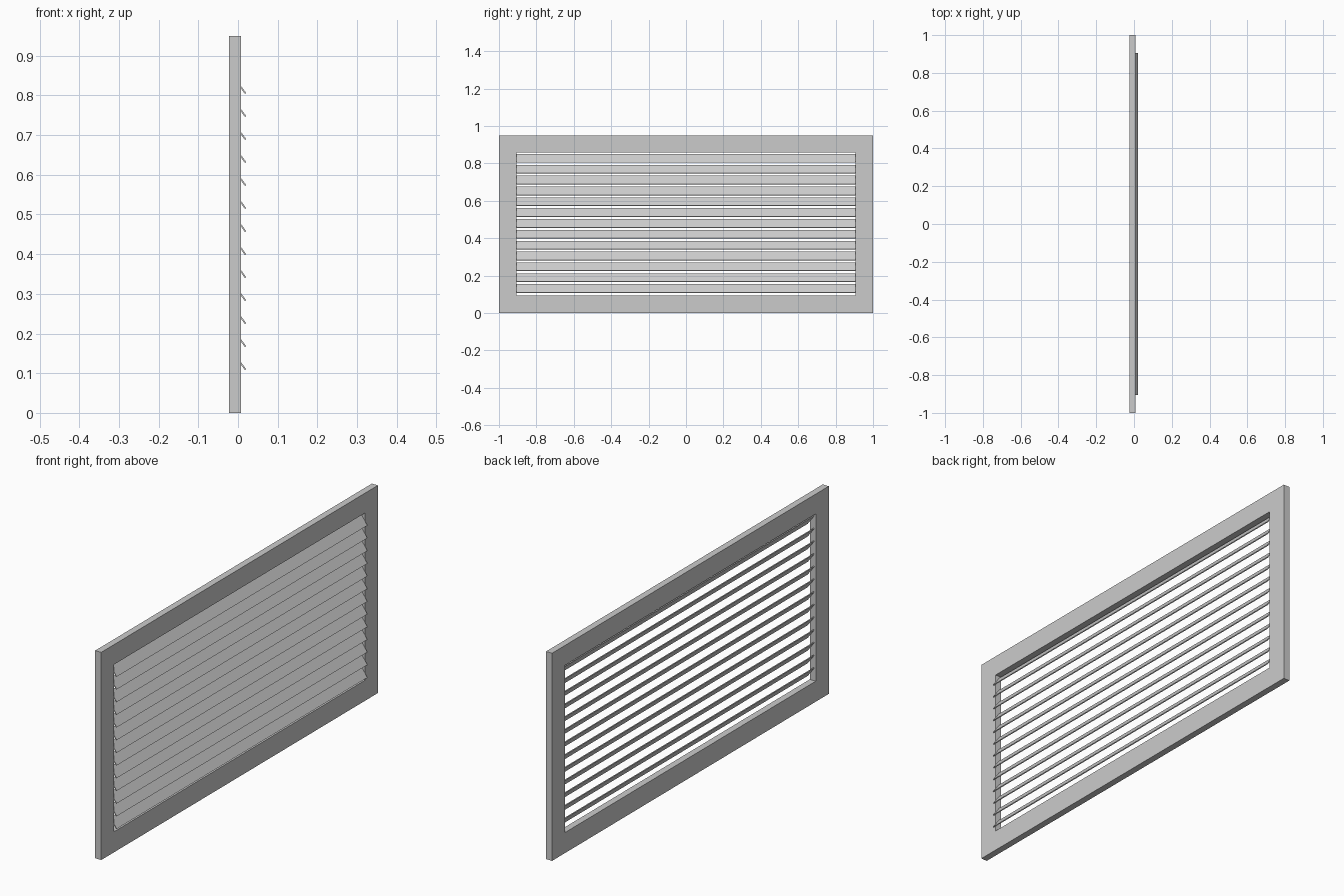
import bpy, bmesh, math
from mathutils import Matrix, Vector

if "Cube" in bpy.data.objects:
    bpy.data.objects.remove(bpy.data.objects["Cube"])

X0, X1 = -0.0225, 0.008      # frame depth
HALF, TOP = 1.0, 0.95        # outer size
IN_Y, IN_Z0, IN_Z1 = 0.906, 0.094, 0.859  # opening


def add_object(name, bm):
    bmesh.ops.recalc_face_normals(bm, faces=bm.faces)
    mesh = bpy.data.meshes.new(name)
    bm.to_mesh(mesh)
    bm.free()
    obj = bpy.data.objects.new(name, mesh)
    bpy.context.collection.objects.link(obj)
    return obj


# Rectangular frame: front ring, extruded through its depth
bm = bmesh.new()
def ring(y, z0, z1):
    return [bm.verts.new((X0, a, b)) for a, b in ((-y, z0), (y, z0), (y, z1), (-y, z1))]
outer, inner = ring(HALF, 0, TOP), ring(IN_Y, IN_Z0, IN_Z1)
for i in range(4):
    j = (i + 1) % 4
    bm.faces.new((outer[i], outer[j], inner[j], inner[i]))
ext = bmesh.ops.extrude_face_region(bm, geom=bm.faces[:])
bmesh.ops.translate(bm, vec=(X1 - X0, 0, 0),
                    verts=[v for v in ext["geom"] if isinstance(v, bmesh.types.BMVert)])
add_object("frame", bm)

# Tilted slats, leaning down and outward, repeated up the opening
LENGTH, THICK, TILT = 0.055, 0.004, math.radians(36.5)
bm = bmesh.new()
bmesh.ops.create_cube(bm, size=1, matrix=Matrix.Translation(Vector((0.0028, 0, 0.131)))
                      @ Matrix.Rotation(-TILT, 4, 'Y')
                      @ Matrix.Diagonal((THICK, 2 * IN_Y, LENGTH, 1)))
slats = add_object("slats", bm)
arr = slats.modifiers.new("repeat", 'ARRAY')
arr.count = 13
arr.use_relative_offset = False
arr.use_constant_offset = True
arr.constant_offset_displace = (0, 0, 0.058)
